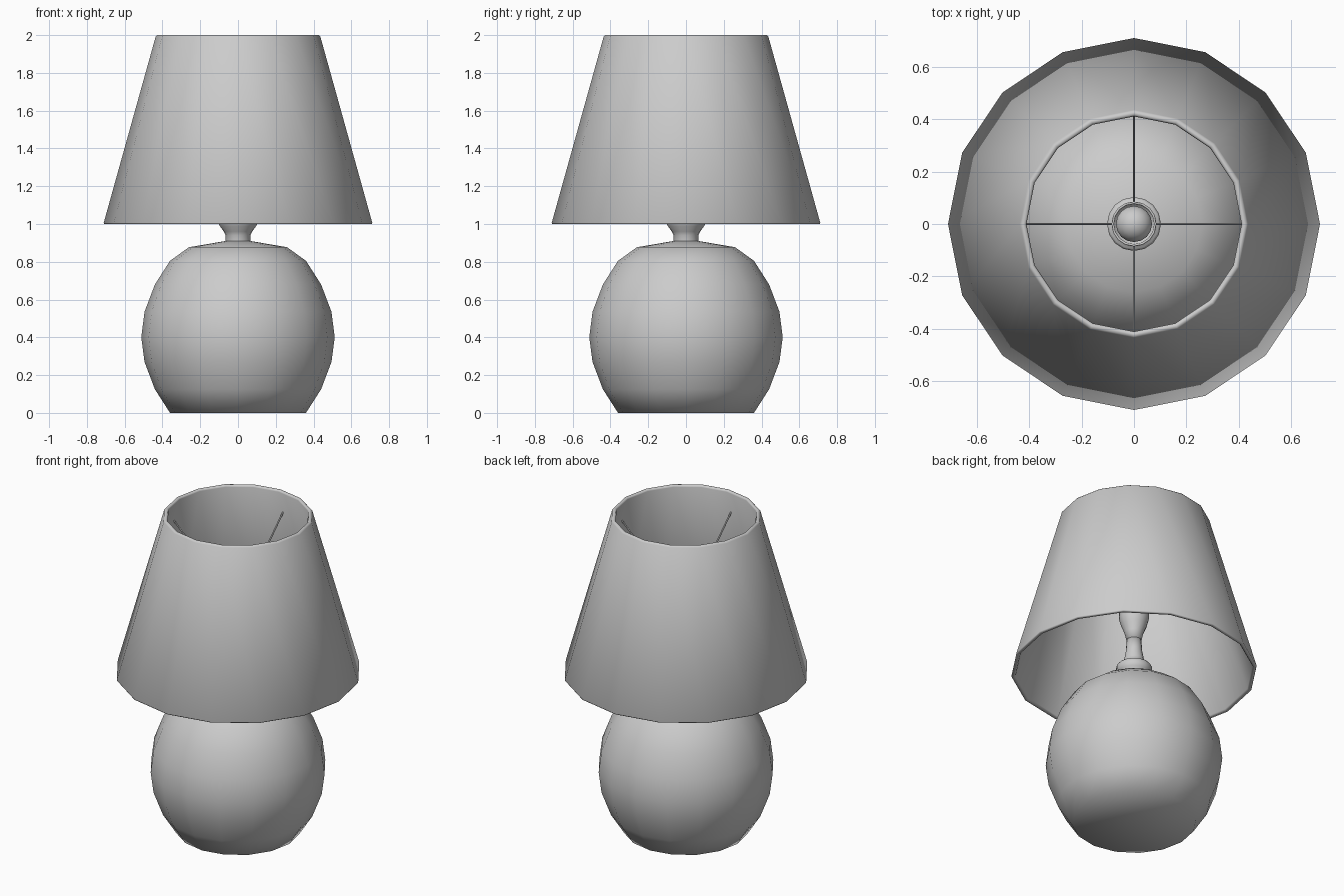
import bpy, bmesh, math
from mathutils import Vector

if "Cube" in bpy.data.objects:
    bpy.data.objects.remove(bpy.data.objects["Cube"])


def lathe(name, profile, sides=16, closed=False):
    """Revolve an (r, z) profile around z; r = 0 becomes a pole."""
    bm = bmesh.new()
    rings = []
    for r, z in profile:
        if r == 0:
            rings.append([bm.verts.new((0, 0, z))] * sides)
        else:
            rings.append([bm.verts.new((r * math.cos(math.tau * i / sides),
                                        r * math.sin(math.tau * i / sides), z))
                          for i in range(sides)])
    pairs = list(zip(rings, rings[1:]))
    if closed:
        pairs.append((rings[-1], rings[0]))
    for a, b in pairs:
        for i in range(sides):
            j = (i + 1) % sides
            quad = list(dict.fromkeys((a[i], a[j], b[j], b[i])))
            bm.faces.new(quad)
    bmesh.ops.recalc_face_normals(bm, faces=bm.faces)
    mesh = bpy.data.meshes.new(name)
    bm.to_mesh(mesh)
    bm.free()
    mesh.shade_smooth()
    obj = bpy.data.objects.new(name, mesh)
    bpy.context.collection.objects.link(obj)
    return obj


def rod(name, a, b, radius):
    a, b = Vector(a), Vector(b)
    bpy.ops.mesh.primitive_cylinder_add(vertices=6, radius=radius,
                                        depth=(b - a).length, location=(a + b) / 2)
    obj = bpy.context.object
    obj.name = name
    obj.rotation_euler = (b - a).to_track_quat('Z', 'Y').to_euler()
    bpy.ops.object.shade_smooth_by_angle()


# round base with flat foot
lathe("base", [(0, 0), (0.36, 0), (0.44, 0.125), (0.495, 0.27), (0.512, 0.40),
               (0.495, 0.535), (0.44, 0.68), (0.36, 0.805), (0.26, 0.877),
               (0.066, 0.91), (0, 0.91)])

# neck with flared collar and tapering column
lathe("neck", [(0.066, 0.90), (0.066, 0.94), (0.075, 0.96), (0.097, 0.99),
               (0.103, 1.005), (0.103, 1.03), (0.095, 1.04), (0.062, 1.045),
               (0.058, 1.08), (0.047, 1.14), (0.043, 1.21), (0, 1.21)])

# bulb socket, an open cup
lathe("socket", [(0, 1.205), (0.042, 1.205), (0.055, 1.26), (0.075, 1.31),
                 (0.086, 1.35), (0.086, 1.50), (0.083, 1.505), (0.077, 1.50),
                 (0.075, 1.44), (0, 1.44)])

# bulb
R = 0.07
lathe("bulb", [(0, 1.44), (0.06, 1.44)]
      + [(R * math.cos(math.radians(t)), 1.51 + R * math.sin(math.radians(t)))
         for t in range(-30, 90, 20)] + [(0, 1.58)])

# hollow conical shade with rounded rims
lathe("shade", [(0.711, 1.006), (0.708, 1.0), (0.692, 1.0), (0.686, 1.008),
                (0.411, 1.99), (0.417, 2.0), (0.429, 2.0), (0.436, 1.992)],
      closed=True)

# four wires carrying the shade
for k in range(4):
    c, s = math.cos(k * math.pi / 2), math.sin(k * math.pi / 2)
    rod("shade_wire", (0.08 * c, 0.08 * s, 1.49), (0.458 * c, 0.458 * s, 1.85), 0.005)
